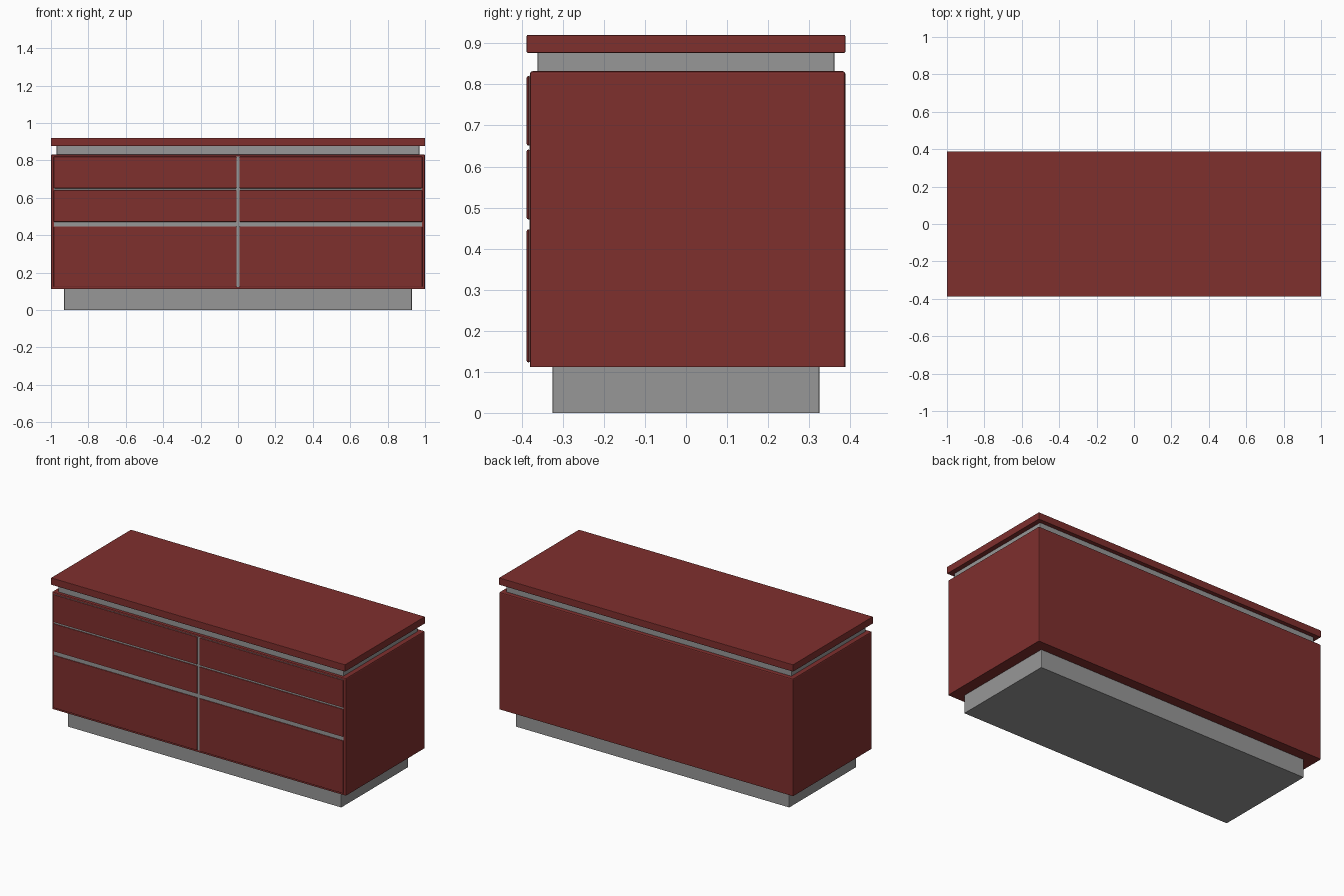
import bpy, bmesh

if "Cube" in bpy.data.objects:
    bpy.data.objects.remove(bpy.data.objects["Cube"])


def material(name, color):
    mat = bpy.data.materials.new(name)
    mat.diffuse_color = (*color, 1)
    mat.use_nodes = True
    mat.node_tree.nodes["Principled BSDF"].inputs["Base Color"].default_value = mat.diffuse_color
    return mat


red = material("dark_red", (0.212, 0.029, 0.027))
grey = material("mid_grey", (0.31, 0.31, 0.31))


def upright(e):
    return abs(e.verts[0].co.z - e.verts[1].co.z) > 0.01


def box(name, x, y, z, mat, bevel=0.0, pick=lambda e: True):
    """Box from (min, max) ranges, with the picked edges rounded."""
    bm = bmesh.new()
    bmesh.ops.create_cube(bm, size=1)
    for v in bm.verts:
        v.co = [r[0] if c < 0 else r[1] for c, r in zip(v.co, (x, y, z))]
    if bevel:
        bmesh.ops.bevel(bm, geom=[e for e in bm.edges if pick(e)], offset=bevel,
                        segments=2, profile=0.5, affect='EDGES')
    mesh = bpy.data.meshes.new(name)
    bm.to_mesh(mesh)
    bm.free()
    obj = bpy.data.objects.new(name, mesh)
    bpy.context.collection.objects.link(obj)
    mesh.materials.append(mat)
    return obj


# recessed plinth, cabinet body, shadow gap and top board
BOTTOM, TOP = 0.112, 0.832
box("plinth", (-0.93, 0.93), (-0.325, 0.325), (0, BOTTOM), grey, 0.004, upright)
box("cabinet_body", (-1, 1), (-0.38, 0.388), (BOTTOM, TOP), red, 0.006,
    lambda e: any(v.co.z > BOTTOM + 0.01 for v in e.verts))
box("shadow_gap", (-0.97, 0.97), (-0.362, 0.362), (TOP, 0.877), grey, 0.004, upright)
box("top_board", (-1, 1), (-0.388, 0.388), (0.877, 0.92), red, 0.002)

# grey backing seen between the drawer fronts
box("front_backing", (-0.985, 0.985), (-0.381, -0.37), (0.124, 0.822), grey)

# drawer fronts: two columns of three
rows = {"lower": (0.123, 0.447), "middle": (0.471, 0.641), "upper": (0.651, 0.82)}
for side, x in (("left", (-0.986, -0.008)), ("right", (0.008, 0.986))):
    for row, z in rows.items():
        box(f"{row}_drawer_{side}", x, (-0.388, -0.379), z, red, 0.004)
